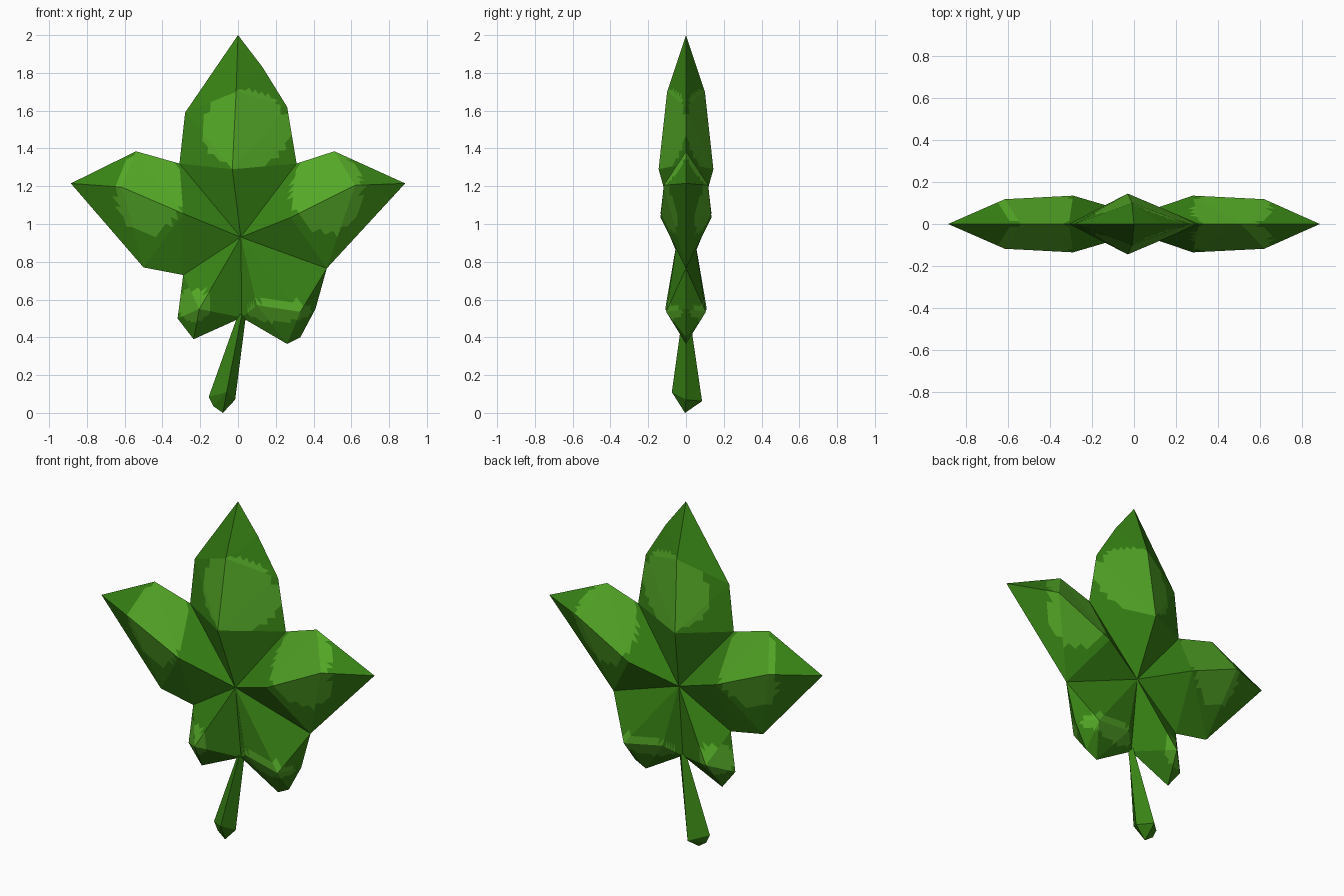
import bpy, bmesh
from mathutils import Vector

if "Cube" in bpy.data.objects:
    bpy.data.objects.remove(bpy.data.objects["Cube"])


def material(name, color):
    m = bpy.data.materials.new(name)
    m.diffuse_color = (*color, 1)
    m.use_nodes = True
    m.node_tree.nodes["Principled BSDF"].inputs["Base Color"].default_value = m.diffuse_color
    return m


dark = material("leaf green", (0.038, 0.223, 0.007))
light = material("light leaf green", (0.088, 0.39, 0.020))

# Leaf points (x, z, half thickness): rim points are 0 thick, ridges stand out
P = {
    "C": (0.015, 0.93, 0.045),
    # top lobe
    "a": (0.31, 1.32, 0), "b": (0.26, 1.62, 0), "b2": (0.13, 1.83, 0), "t": (0, 2.0, 0),
    "d": (-0.28, 1.59, 0), "e": (-0.31, 1.32, 0),
    "T1": (-0.03, 1.29, 0.145), "T2": (-0.01, 1.70, 0.10),
    # right lobe
    "f": (0.51, 1.385, 0), "g": (0.885, 1.215, 0), "h": (0.47, 0.765, 0),
    "R1": (0.28, 1.035, 0.135), "R2": (0.62, 1.205, 0.118),
    # left lobe
    "i": (-0.54, 1.385, 0), "j": (-0.885, 1.215, 0), "k": (-0.50, 0.77, 0), "l": (-0.29, 0.73, 0),
    "L1": (-0.29, 1.055, 0.135), "L2": (-0.615, 1.195, 0.118),
    # lower right lobe
    "m": (0.41, 0.55, 0), "n": (0.33, 0.40, 0), "o": (0.26, 0.365, 0), "p": (0.02, 0.505, 0),
    "Q1": (0.10, 0.57, 0.075), "Q2": (0.33, 0.535, 0.105),
    # lower left lobe
    "q": (-0.235, 0.39, 0), "r": (-0.32, 0.50, 0), "S": (-0.205, 0.55, 0.11),
}


def strip(ridge, rim):
    """Triangles between a ridge line and a rim line, both starting inside."""
    faces, i, j = [(ridge[0], ridge[1], rim[0])], 1, 0
    while i < len(ridge) - 1 or j < len(rim) - 1:
        if j < len(rim) - 1 and (i == len(ridge) - 1 or j < i):
            faces.append((ridge[i], rim[j], rim[j + 1]))
            j += 1
        else:
            faces.append((ridge[i], ridge[i + 1], rim[j]))
            i += 1
    return faces


F = (strip(["C", "T1", "T2"], ["a", "b", "b2", "t"]) + strip(["C", "T1", "T2"], ["e", "d", "t"])
     + strip(["C", "R1", "R2"], ["a", "f", "g"])
     + [("C", "R1", "h"), ("R1", "R2", "h"), ("R2", "g", "h")]
     + strip(["C", "L1", "L2"], ["e", "i", "j"]) + strip(["C", "L1", "L2"], ["l", "k", "j"])
     + strip(["C", "Q2"], ["h", "m", "n", "o"])
     + [("C", "Q1", "Q2"), ("Q1", "Q2", "o"), ("Q1", "o", "p"), ("Q1", "p", "C")]
     + strip(["C", "S"], ["l", "r", "q"]) + strip(["C", "S"], ["p", "q"]))

# Light patches on the lobes: centre x, z, radius x, radius z
patches = [(0.04, 1.50, 0.23, 0.21), (0.47, 1.17, 0.19, 0.22), (-0.47, 1.17, 0.18, 0.22),
           (-0.23, 0.57, 0.09, 0.09), (0.22, 0.54, 0.17, 0.06)]


def finish(bm, name):
    bmesh.ops.recalc_face_normals(bm, faces=bm.faces)
    me = bpy.data.meshes.new(name)
    bm.to_mesh(me)
    bm.free()
    me.materials.append(dark)
    me.materials.append(light)
    ob = bpy.data.objects.new(name, me)
    bpy.context.collection.objects.link(ob)


# Leaf blade: same facets on front and back, joined along the rim
bm = bmesh.new()
for side in (-1, 1):
    for f in F:
        bm.faces.new([bm.verts.new((P[n][0], side * P[n][2], P[n][1])) for n in f])
bmesh.ops.remove_doubles(bm, verts=bm.verts, dist=0.0005)
bmesh.ops.subdivide_edges(bm, edges=bm.edges, cuts=7, use_grid_fill=True)
for f in bm.faces:
    c = f.calc_center_median()
    f.material_index = int(any(((c.x - x) / rx) ** 2 + ((c.z - z) / rz) ** 2 < 1
                               for x, z, rx, rz in patches))
finish(bm, "leaf_blade")

# Stem: four-sided taper with a blunt point at the foot
bm = bmesh.new()
top = [(0.0, 0, 0.52), (0.02, -0.018, 0.52), (0.04, 0, 0.50), (0.02, 0.018, 0.52)]
low = [(-0.155, 0, 0.085), (-0.06, -0.075, 0.11), (-0.015, 0, 0.07), (-0.07, 0.085, 0.062)]
top = [bm.verts.new(v) for v in top]
low = [bm.verts.new(v) for v in low]
heel, foot = bm.verts.new((-0.13, 0, 0.035)), bm.verts.new((-0.08, -0.005, 0))
for i in range(4):
    k = (i + 1) % 4
    bm.faces.new((top[i], top[k], low[k], low[i]))
for v in (low[1], low[3]):
    bm.faces.new((low[0], v, heel))
    bm.faces.new((heel, v, foot))
    bm.faces.new((foot, v, low[2]))
bm.faces.new(top)
finish(bm, "stem")
